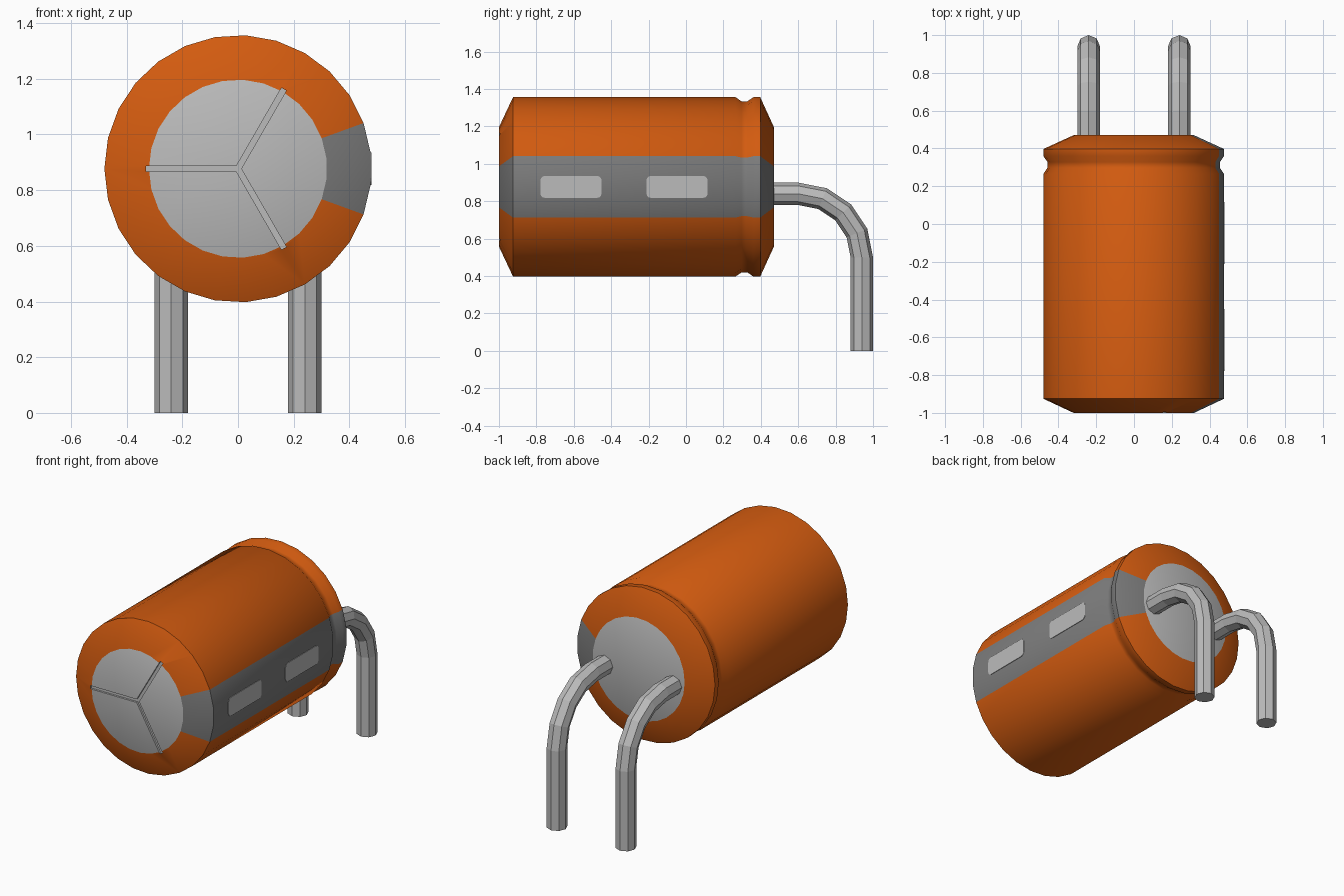
import bpy, bmesh, math
from mathutils import Vector

if "Cube" in bpy.data.objects:
    bpy.data.objects.remove(bpy.data.objects["Cube"], do_unlink=True)

AXIS_Z = 0.877      # height of the can's axis
SIDES = 27


def material(name, rgb):
    m = bpy.data.materials.new(name)
    m.diffuse_color = (*rgb, 1)
    m.use_nodes = True
    bsdf = m.node_tree.nodes["Principled BSDF"]
    bsdf.inputs["Base Color"].default_value = (*rgb, 1)
    bsdf.inputs["Roughness"].default_value = 0.6
    return m


orange = material("orange sleeve", (0.65, 0.105, 0.005))
dark_grey = material("dark grey stripe", (0.20, 0.20, 0.20))
light_grey = material("light grey metal", (0.50, 0.50, 0.50))


def finish(name, bm, mats, smooth=None):
    bmesh.ops.recalc_face_normals(bm, faces=bm.faces)
    mesh = bpy.data.meshes.new(name)
    bm.to_mesh(mesh)
    bm.free()
    for m in mats:
        mesh.materials.append(m)
    ob = bpy.data.objects.new(name, mesh)
    bpy.context.collection.objects.link(ob)
    if smooth:
        bpy.ops.object.select_all(action='DESELECT')
        ob.select_set(True)
        bpy.context.view_layer.objects.active = ob
        bpy.ops.object.shade_smooth_by_angle(angle=math.radians(smooth))
    return ob


def skin(bm, rings):
    """Bridge closed rings of points and cap both ends."""
    vs = [[bm.verts.new(p) for p in ring] for ring in rings]
    n = len(vs[0])
    for a, b in zip(vs, vs[1:]):
        for i in range(n):
            j = (i + 1) % n
            bm.faces.new((a[i], a[j], b[j], b[i]))
    bm.faces.new(vs[0])
    bm.faces.new(vs[-1])


# Can: lathed profile (y, radius) with a crimped groove near the back
profile = [(-1, 0.32), (-0.925, 0.48), (0.265, 0.48), (0.297, 0.458),
           (0.328, 0.458), (0.36, 0.48), (0.397, 0.48), (0.47, 0.32)]
bm = bmesh.new()
angles = [math.pi + k * math.tau / SIDES for k in range(SIDES)]
skin(bm, [[(r * math.cos(a), y, AXIS_Z + r * math.sin(a)) for a in angles]
          for y, r in profile])
for f in bm.faces:
    c = f.calc_center_median()
    if len(f.verts) == SIDES:
        f.material_index = 2                                  # end discs
    elif abs(math.atan2(c.z - AXIS_Z, c.x)) < math.radians(20):
        f.material_index = 1                                  # polarity stripe
can = finish("can", bm, [orange, dark_grey, light_grey], 40)

# Three-armed vent score cut into the front disc
half, reach = 0.01, 0.33
outline = []
for k in range(3):
    a = math.pi + k * math.tau / 3
    d = Vector((math.cos(a), 0, math.sin(a)))
    s = Vector((-math.sin(a), 0, math.cos(a))) * half
    b = a + math.pi / 3
    inner = Vector((math.cos(b), 0, math.sin(b))) * half / math.sin(math.pi / 3)
    outline += [d * reach - s, d * reach + s, inner]
bm = bmesh.new()
skin(bm, [[p + Vector((0, y, AXIS_Z)) for p in outline] for y in (-1.02, -0.988)])
cutter = finish("vent_cutter", bm, [light_grey])
cutter.hide_render = True
cutter.hide_viewport = True
cut = can.modifiers.new("vent", 'BOOLEAN')
cut.operation = 'DIFFERENCE'
cut.solver = 'EXACT'
cut.material_mode = 'TRANSFER'
cut.object = cutter

# Rounded marks on the stripe
def stripe_mark(name, y_mid):
    hy, hz, r = 0.164, 0.059, 0.025
    pts = []
    for q, (sy, sz) in enumerate([(1, 1), (-1, 1), (-1, -1), (1, -1)]):
        for t in range(4):
            a = math.radians(90 * q + 30 * t)
            pts.append((y_mid + sy * (hy - r) + r * math.cos(a),
                        AXIS_Z + sz * (hz - r) + r * math.sin(a)))
    bm = bmesh.new()
    skin(bm, [[(x, y, z) for y, z in pts] for x in (0.4705, 0.4795)])
    finish(name, bm, [light_grey])


stripe_mark("front_stripe_mark", -0.615)
stripe_mark("back_stripe_mark", -0.048)

# Bent wire leads: octagonal section swept along a quarter bend
def lead(name, x):
    bend_r, cy, cz = 0.34, 0.60, 0.50
    path = [(0.465, cz + bend_r, 90)]
    for t in (90, 67.5, 45, 22.5, 0):
        a = math.radians(t)
        path.append((cy + bend_r * math.cos(a), cz + bend_r * math.sin(a), t))
    path.append((cy + bend_r, 0, 0))
    rings = []
    for y, z, t in path:
        t = math.radians(t)
        ring = []
        for k in range(8):
            a = k * math.tau / 8
            o = 0.06 * math.sin(a)
            ring.append((x + 0.06 * math.cos(a),
                         y + o * math.cos(t), z + o * math.sin(t)))
        rings.append(ring)
    bm = bmesh.new()
    skin(bm, rings)
    finish(name, bm, [light_grey])


lead("left_lead", 0.24)
lead("right_lead", -0.24)
